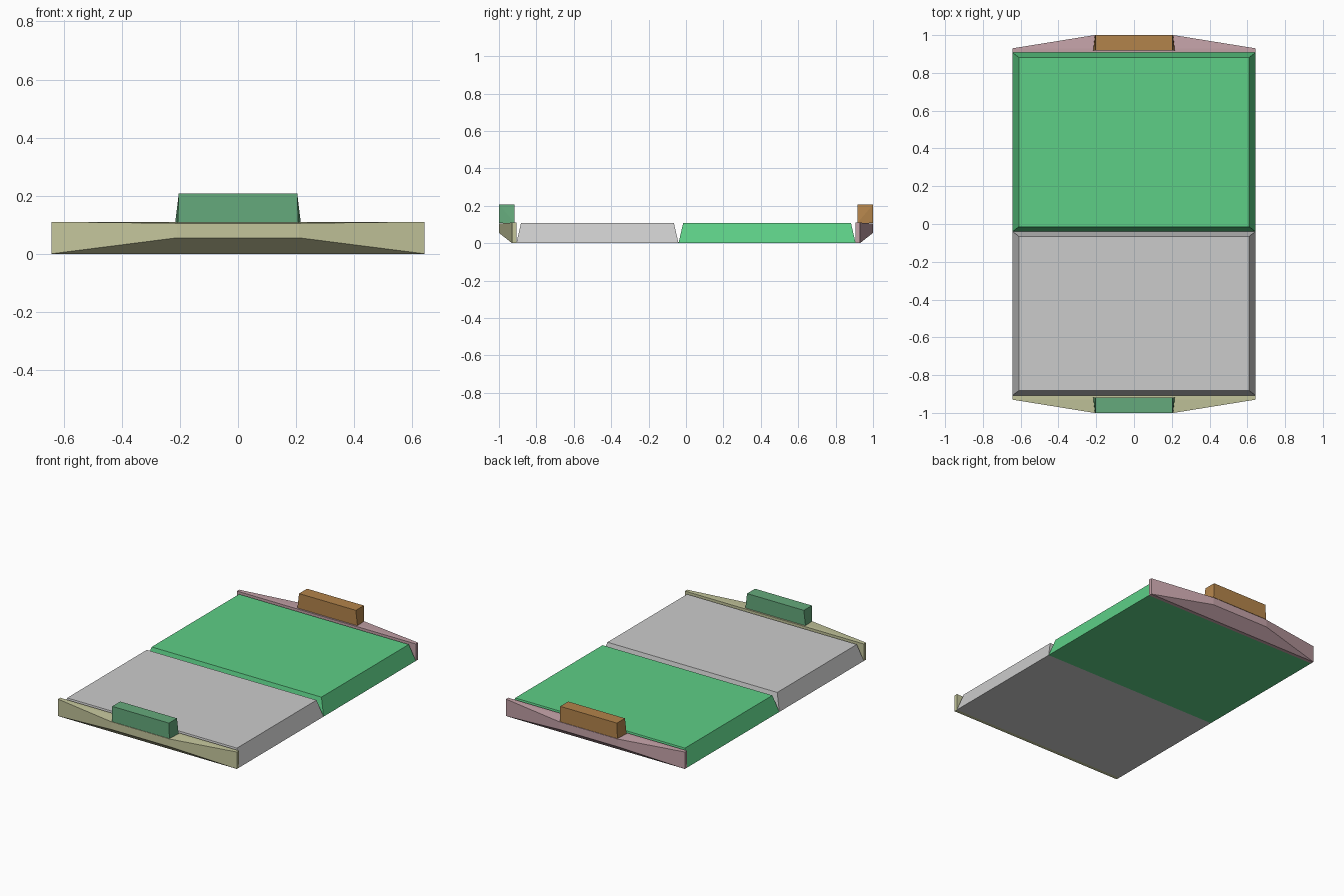
import bpy, bmesh

if "Cube" in bpy.data.objects:
    bpy.data.objects.remove(bpy.data.objects["Cube"])


def paint(obj, rgb):
    mat = bpy.data.materials.new(obj.name + "_colour")
    mat.diffuse_color = (*rgb, 1)
    mat.use_nodes = True
    mat.node_tree.nodes["Principled BSDF"].inputs["Base Color"].default_value = mat.diffuse_color
    obj.data.materials.append(mat)


def hull(name, points, rgb=None):
    """Flat-faced convex solid around mirrored corner points (given for +x)."""
    bm = bmesh.new()
    for x, y, z in points:
        for s in (-1, 1):
            bm.verts.new((s * x, y, z))
    bmesh.ops.convex_hull(bm, input=bm.verts[:])
    bmesh.ops.dissolve_limit(bm, angle_limit=0.002, verts=bm.verts[:], edges=bm.edges[:])
    bmesh.ops.recalc_face_normals(bm, faces=bm.faces[:])
    mesh = bpy.data.meshes.new(name)
    bm.to_mesh(mesh)
    bm.free()
    obj = bpy.data.objects.new(name, mesh)
    bpy.context.collection.objects.link(obj)
    if rgb:
        paint(obj, rgb)
    return obj


W, H = 0.643, 0.108


def slab(name, y0, y1, rgb=None):
    b = 0.025
    hull(name, [(W, y0, 0), (W, y1, 0),
                (W - 0.033, y0 + b, H), (W - 0.033, y1 - b, H)], rgb)


# Two bevelled floor panels
slab("front_panel", -0.907, -0.04)
slab("rear_panel", -0.04, 0.907, (0.11, 0.62, 0.24))

# Tapered end bumpers with a raised block on each
ends = [("front", -1, (0.55, 0.56, 0.33), (0.13, 0.40, 0.20)),
        ("rear", 1, (0.55, 0.36, 0.39), (0.45, 0.23, 0.07))]
for label, s, bumper_rgb, block_rgb in ends:
    hull(label + "_bumper", [
        (W, s * 0.907, 0), (W, s * 0.907, H + 0.002),
        (W, s * 0.930, 0), (W, s * 0.930, H + 0.002),
        (0.21, s * 1.0, 0.055), (0.21, s * 1.0, 0.105)], bumper_rgb)
    hull(label + "_block", [
        (0.207, s * 1.0, 0.107), (0.216, s * 0.918, 0.11),
        (0.204, s * 1.0, 0.207), (0.204, s * 0.918, 0.207)], block_rgb)
